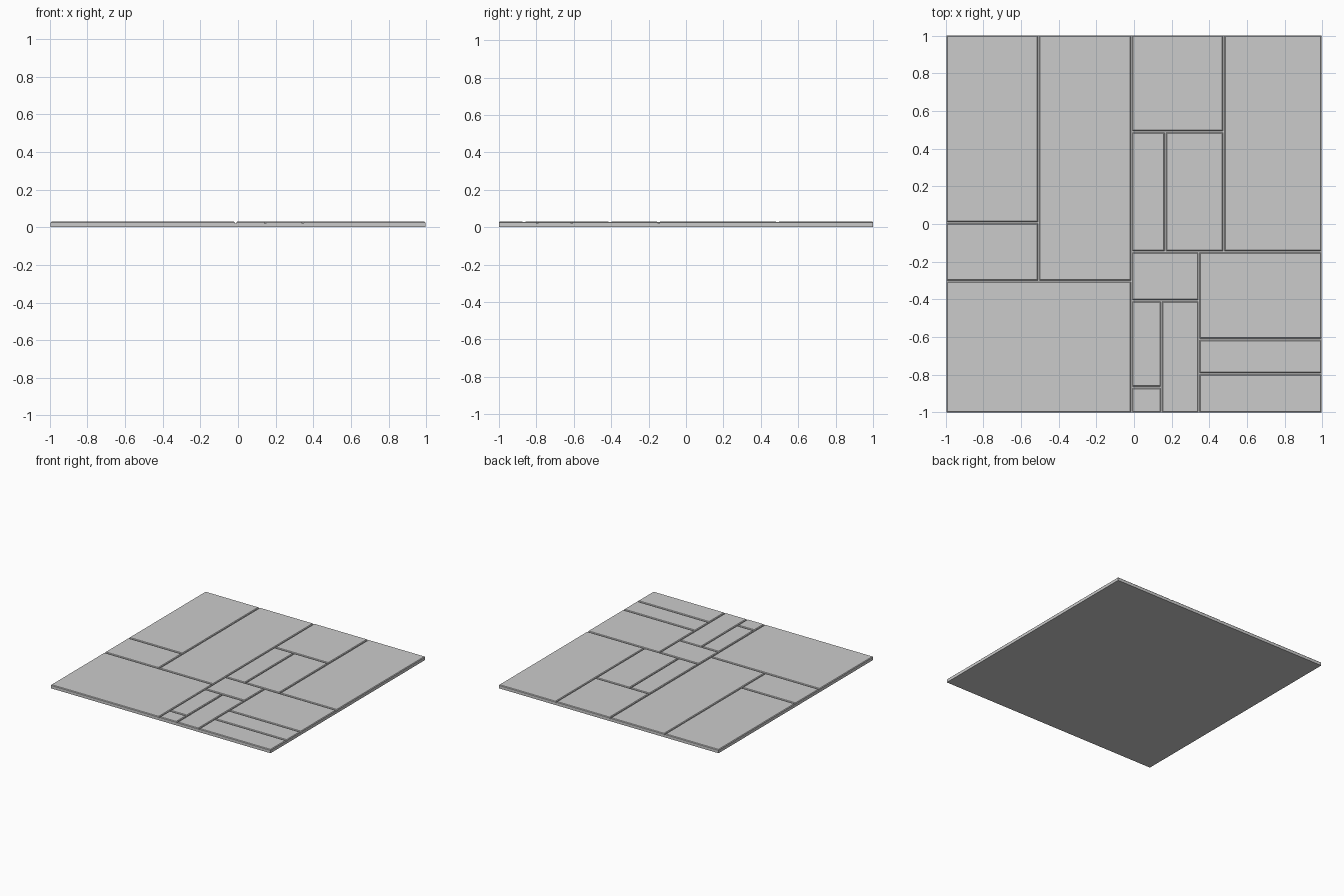
import bpy, bmesh

if "Cube" in bpy.data.objects:
    bpy.data.objects.remove(bpy.data.objects["Cube"])

def slab(name, x0, x1, y0, y1, z0, z1, bevel=0.0):
    """Box between the given bounds, with chamfered top edges."""
    bm = bmesh.new()
    lo = [bm.verts.new(p) for p in ((x0, y0, z0), (x1, y0, z0), (x1, y1, z0), (x0, y1, z0))]
    bottom = bm.faces.new(lo[::-1])
    top = bmesh.ops.extrude_face_region(bm, geom=[bottom], use_keep_orig=True)["geom"]
    for v in top:
        if isinstance(v, bmesh.types.BMVert):
            v.co.z = z1
    bmesh.ops.recalc_face_normals(bm, faces=bm.faces)
    if bevel:
        edges = [e for e in bm.edges if all(v.co.z > z1 - 1e-5 for v in e.verts)]
        bmesh.ops.bevel(bm, geom=edges, offset=bevel, segments=1, affect='EDGES')
    mesh = bpy.data.meshes.new(name)
    bm.to_mesh(mesh)
    bm.free()
    ob = bpy.data.objects.new(name, mesh)
    bpy.context.collection.objects.link(ob)

BASE_TOP, TOP, GAP = 0.02, 0.03, 0.004

# Backing plate
slab("base_plate", -0.995, 0.995, -1, 1, 0, BASE_TOP)

# Raised panels: x0, x1, y0, y1, top height
panels = [
    (-0.995, -0.507, 0.007, 1.0, 0.029),
    (-0.507, -0.013, -0.303, 1.0, 0.029),
    (-0.995, -0.507, -0.303, 0.007, 0.029),
    (-0.995, -0.013, -1.0, -0.303, 0.029),
    (-0.013, 0.477, 0.489, 1.0, TOP),
    (-0.013, 0.167, -0.147, 0.489, TOP),
    (0.167, 0.477, -0.147, 0.489, TOP),
    (0.477, 0.995, -0.147, 1.0, 0.029),
    (-0.013, 0.345, -0.407, -0.147, TOP),
    (0.345, 0.995, -0.612, -0.147, 0.029),
    (0.345, 0.995, -0.795, -0.612, 0.029),
    (0.345, 0.995, -1.0, -0.795, 0.029),
    (-0.013, 0.146, -0.867, -0.407, TOP),
    (0.146, 0.345, -1.0, -0.407, 0.029),
    (-0.013, 0.146, -1.0, -0.867, TOP),
]
for i, (x0, x1, y0, y1, z) in enumerate(panels, 1):
    # Outer borders stay flush with the plate, inner joints leave a groove
    a = x0 + (GAP if x0 > -0.99 else 0)
    b = x1 - (GAP if x1 < 0.99 else 0)
    c = y0 + (GAP if y0 > -0.99 else 0)
    d = y1 - (GAP if y1 < 0.99 else 0)
    slab(f"floor_panel_{i:02d}", a, b, c, d, BASE_TOP, z, 0.005)
